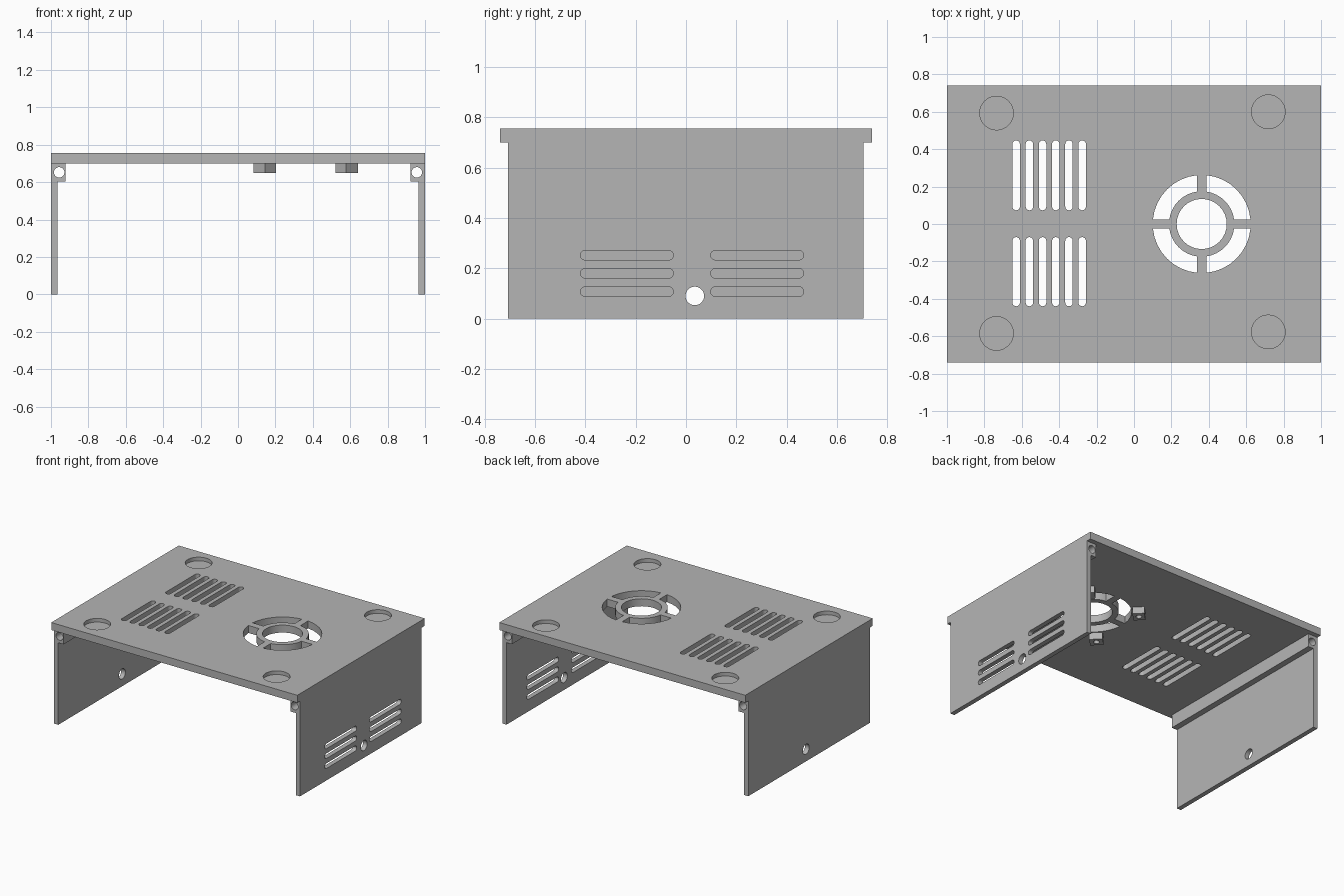
import bpy
import bmesh
from math import sin, cos, asin, pi, radians
from mathutils import Matrix, Vector

if "Cube" in bpy.data.objects:
    bpy.data.objects.remove(bpy.data.objects["Cube"], do_unlink=True)

GREY = (0.46, 0.46, 0.46, 1.0)
grey = bpy.data.materials.new("plain grey")
grey.use_nodes = True
grey.diffuse_color = GREY
grey.node_tree.nodes["Principled BSDF"].inputs["Base Color"].default_value = GREY


# Flat profiles
def rect(u0, u1, v0, v1):
    return [(u0, v0), (u1, v0), (u1, v1), (u0, v1)]


def arc(cu, cv, r, a0, a1, n):
    return [(cu + r * cos(a0 + (a1 - a0) * i / n),
             cv + r * sin(a0 + (a1 - a0) * i / n)) for i in range(n + 1)]


def circle(cu, cv, r, n=32):
    return arc(cu, cv, r, 0, 2 * pi, n)[:-1]


def slot_u(u0, u1, v, r):
    """Rounded slot running along the first profile axis."""
    return (arc(u1 - r, v, r, -pi / 2, pi / 2, 8)
            + arc(u0 + r, v, r, pi / 2, 3 * pi / 2, 8))


def slot_v(u, v0, v1, r):
    return [(b, a) for a, b in slot_u(v0, v1, u, r)]


def fan_sector(cu, cv, r_in, r_out, half_spoke, turn):
    """Quarter ring opening bounded by parallel-sided spokes."""
    a, b = asin(half_spoke / r_out), asin(half_spoke / r_in)
    pts = (arc(0, 0, r_out, a, pi / 2 - a, 8)
           + arc(0, 0, r_in, pi / 2 - b, b, 8))
    rot = Matrix.Rotation(turn, 2)
    return [tuple(rot @ Vector(p) + Vector((cu, cv))) for p in pts]


# Solids
PLACE = {"x": lambda u, v, w: (w, u, v),
         "y": lambda u, v, w: (u, w, v),
         "z": lambda u, v, w: (u, v, w)}


def solid(name, prisms):
    """One mesh object from (profile, axis, low, high) prisms."""
    bm = bmesh.new()
    for profile, axis, lo, hi in prisms:
        put = PLACE[axis]
        low = [bm.verts.new(put(u, v, lo)) for u, v in profile]
        high = [bm.verts.new(put(u, v, hi)) for u, v in profile]
        bm.faces.new(low)
        bm.faces.new(high)
        n = len(profile)
        for i in range(n):
            j = (i + 1) % n
            bm.faces.new((low[i], low[j], high[j], high[i]))
    bmesh.ops.recalc_face_normals(bm, faces=bm.faces)
    mesh = bpy.data.meshes.new(name)
    bm.to_mesh(mesh)
    bm.free()
    mesh.materials.append(grey)
    obj = bpy.data.objects.new(name, mesh)
    bpy.context.scene.collection.objects.link(obj)
    return obj


def cut(obj, prisms):
    cutter = solid(obj.name + "_cutter", prisms)
    cutter.hide_render = True
    mod = obj.modifiers.new("openings", "BOOLEAN")
    mod.operation = "DIFFERENCE"
    mod.solver = "EXACT"
    mod.object = cutter
    bpy.context.view_layer.update()
    graph = bpy.context.evaluated_depsgraph_get()
    mesh = bpy.data.meshes.new_from_object(obj.evaluated_get(graph))
    obj.modifiers.clear()
    obj.data = mesh
    bpy.data.objects.remove(cutter, do_unlink=True)


def finish(obj):
    bpy.ops.object.select_all(action="DESELECT")
    obj.select_set(True)
    bpy.context.view_layer.objects.active = obj
    bpy.ops.object.shade_smooth_by_angle(angle=radians(30))


UNDER, TOP = 0.70, 0.755
FAN_X = 0.362

# Top plate with vents, fan grille and blind foot recesses
top_plate = solid("top_plate", [(rect(-1, 1, -0.74, 0.74), "z", UNDER, TOP)])
through = [circle(FAN_X, 0, 0.134)]
through += [fan_sector(FAN_X, 0, 0.175, 0.262, 0.025, k * pi / 2) for k in range(4)]
for i in range(6):
    x = -0.63 + 0.0706 * i
    through += [slot_v(x, 0.073, 0.447, 0.02), slot_v(x, -0.44, -0.07, 0.02)]
recesses = [circle(x, y, 0.09) for x, y in
            ((-0.735, 0.593), (-0.735, -0.585), (0.718, 0.6), (0.718, -0.577))]
cut(top_plate, [(p, "z", UNDER - 0.1, TOP + 0.1) for p in through]
    + [(p, "z", TOP - 0.027, TOP + 0.1) for p in recesses])
finish(top_plate)

# Side walls, each with a screw rail along its upper inner edge
for name, s in (("left_wall", 1), ("right_wall", -1)):
    section = [(s, 0), (s, UNDER), (s * 0.922, UNDER), (s * 0.922, 0.603),
               (s * 0.966, 0.603), (s * 0.966, 0)]
    wall = solid(name, [(section, "y", -0.708, 0.705)])
    openings = [(circle(s * 0.956, 0.652, 0.028), "y", -0.9, 0.9)]
    side_cuts = [circle(0.035, 0.09, 0.037)]
    if s > 0:
        for z in (0.107, 0.18, 0.252):
            side_cuts += [slot_u(-0.42, -0.05, z, 0.019), slot_u(0.098, 0.468, z, 0.019)]
    lo, hi = sorted((s * 0.9, s * 1.1))
    openings += [(p, "x", lo, hi) for p in side_cuts]
    cut(wall, openings)
    finish(wall)

# Fan mounting blocks with blind screw holes, set diagonally under the plate
for name, k in (("back_left", 0), ("back_right", 1), ("front_right", 2), ("front_left", 3)):
    block = solid("fan_mount_" + name, [(rect(0.271, 0.351, -0.045, 0.045), "z", 0.65, UNDER)])
    cut(block, [(circle(0.311, 0, 0.02, 20), "z", 0.6, UNDER - 0.005)])
    block.location.x = FAN_X
    block.rotation_euler.z = pi / 4 + k * pi / 2
    finish(block)
